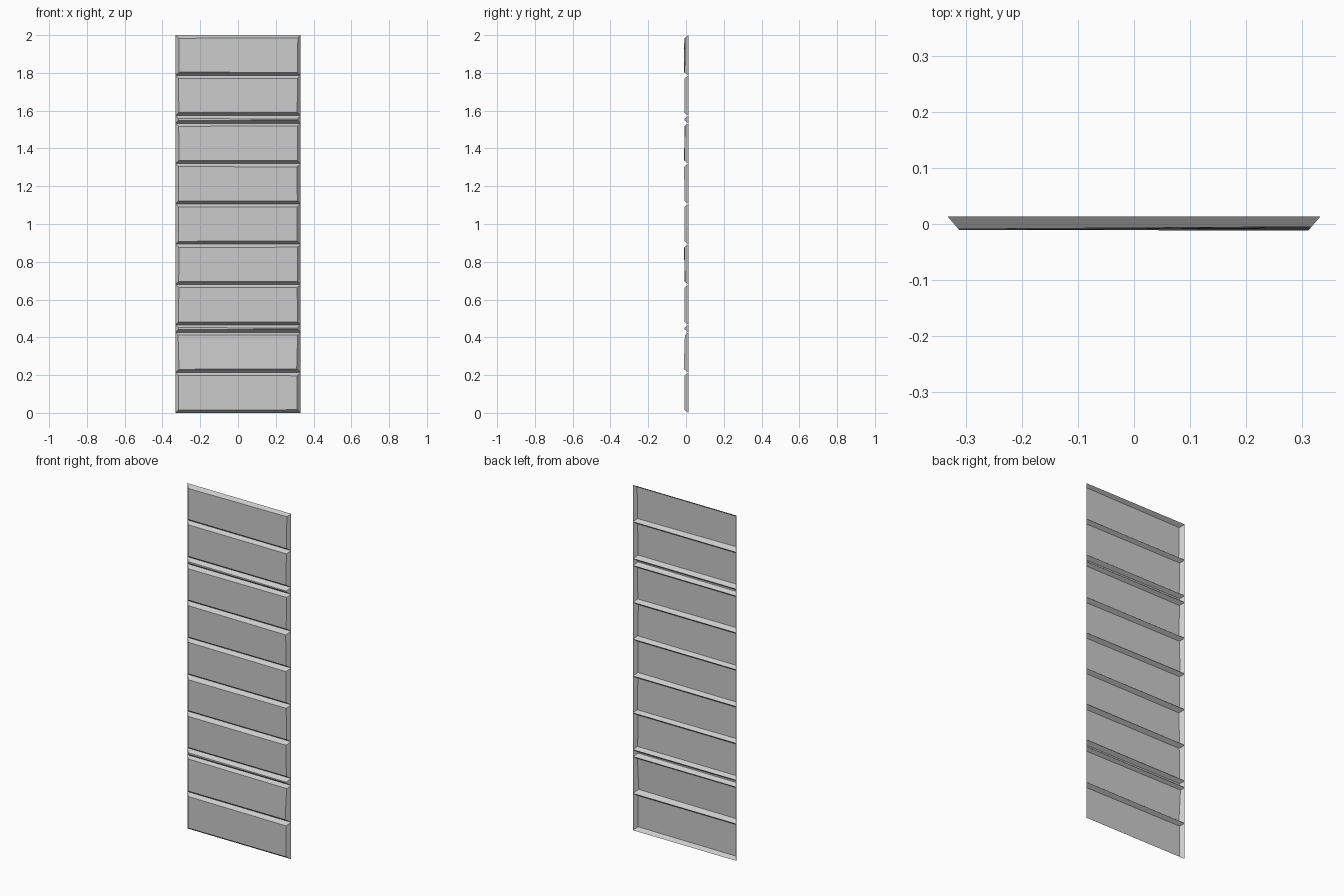
import bpy

if "Cube" in bpy.data.objects:
    bpy.data.objects.remove(bpy.data.objects["Cube"])

BACK_Y = 0.013
HALF_W = 0.332
PANEL_H = 0.2133
STRIP_H = 0.04


def tray(name, z0, z1, depth, tilt_x, tilt_z, inset=0.016):
    """Open-backed bevelled tray with a slightly tilted front face."""
    back = [(-HALF_W, z0), (HALF_W, z0), (HALF_W, z1), (-HALF_W, z1)]
    signs = [(-1, -1), (1, -1), (1, 1), (-1, 1)]
    verts = [(x, BACK_Y, z) for x, z in back]
    for (x, z), (sx, sz) in zip(back, signs):
        d = depth + sx * tilt_x + sz * tilt_z
        k = d / 0.021
        verts.append((x - sx * (inset + 0.002) * k, BACK_Y - d, z - sz * inset * k))
    faces = [(4, 5, 6, 7)]
    faces += [(i, (i + 1) % 4, 4 + (i + 1) % 4, 4 + i) for i in range(4)]
    mesh = bpy.data.meshes.new(name)
    mesh.from_pydata(verts, [], faces)
    mesh.update()
    obj = bpy.data.objects.new(name, mesh)
    bpy.context.collection.objects.link(obj)


# Small hand-set tilts per panel, bottom to top (across, upward)
tilts = [(0.001, 0.0), (0.001, -0.003), (0.0, 0.001), (-0.001, 0.001), (0.001, 0.0),
         (0.001, 0.001), (-0.001, -0.001), (0.0, -0.001), (-0.002, -0.001)]

# Stack of nine panels with thin strips after the second and seventh
z = 0.0
for i, (tx, tz) in enumerate(tilts):
    tray(f"panel_{i + 1}", z, z + PANEL_H, 0.021, tx, tz)
    z += PANEL_H
    if i in (1, 6):
        tray(f"divider_strip_{i + 1}", z, z + STRIP_H, 0.021, 0.001, 0.0)
        z += STRIP_H
